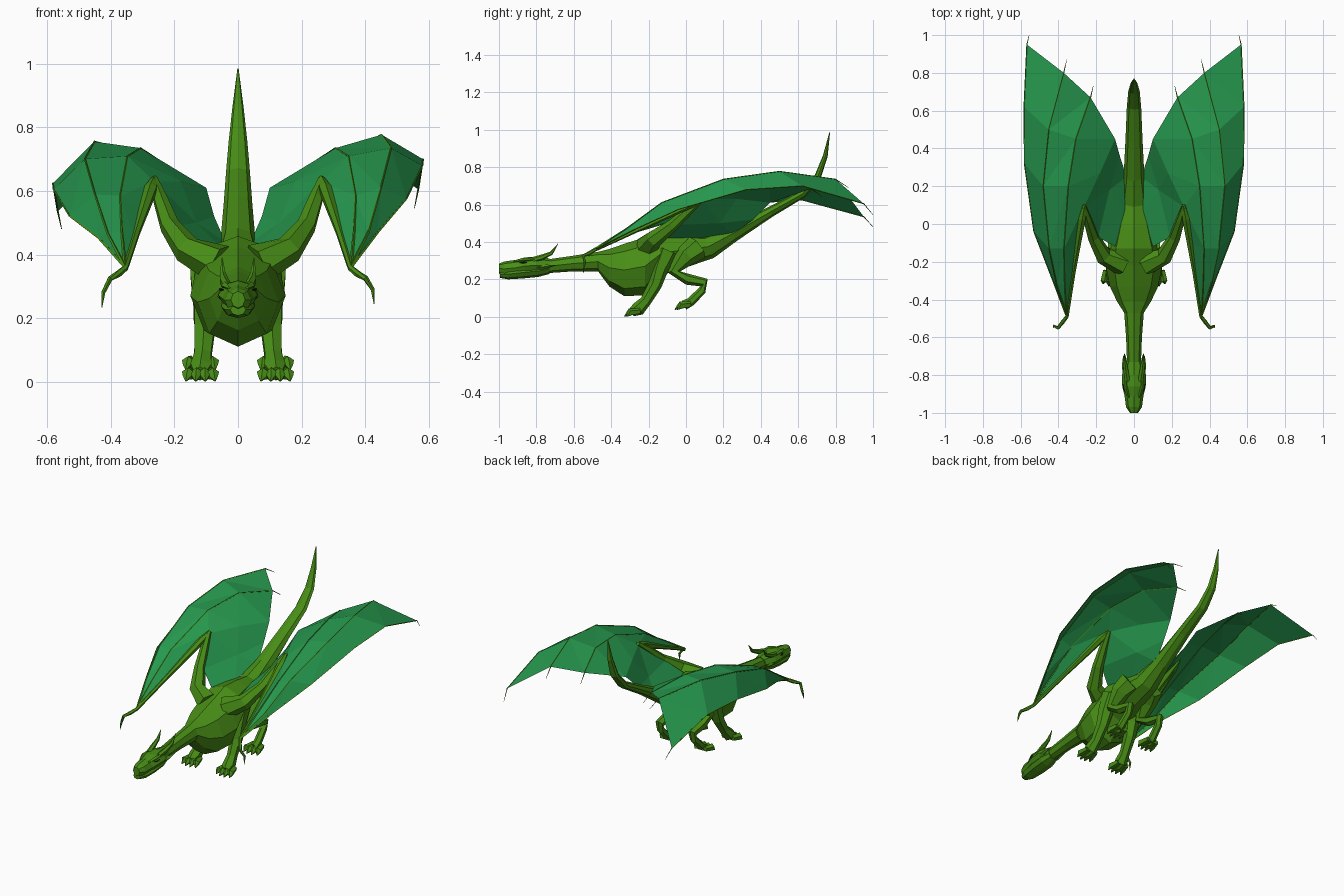
import bpy, bmesh
from math import sin, cos, pi, radians
from mathutils import Vector


def material(name, color):
    m = bpy.data.materials.new(name)
    m.diffuse_color = color
    return m


GREEN = material("scale_green", (0.065, 0.27, 0.008, 1))
TEAL = material("membrane_green", (0.02, 0.32, 0.078, 1))
DARK = material("dark_green", (0.01, 0.03, 0.002, 1))


def skin(name, rows, mat, closed=True, mirror=False):
    """Flat-faced skin over rows of points; closed rows become capped tubes."""
    bm = bmesh.new()
    grid = [[bm.verts.new(p) for p in row] for row in rows]
    n = len(grid[0])
    for a, b in zip(grid, grid[1:]):
        for i in range(n if closed else n - 1):
            j = (i + 1) % n
            bm.faces.new((a[i], a[j], b[j], b[i]))
    if closed:
        bm.faces.new(grid[0])
        bm.faces.new(grid[-1])
    else:
        bmesh.ops.remove_doubles(bm, verts=bm.verts, dist=1e-4)
        bmesh.ops.triangulate(bm, faces=bm.faces)
    bmesh.ops.recalc_face_normals(bm, faces=bm.faces)
    me = bpy.data.meshes.new(name)
    bm.to_mesh(me)
    bm.free()
    me.materials.append(mat)
    ob = bpy.data.objects.new(name, me)
    bpy.context.collection.objects.link(ob)
    if mirror:
        ob.modifiers.new("Mirror", 'MIRROR')
    return ob


def spine(name, stations, mat=GREEN, sides=8, **kw):
    """Tube in the centre plane from (y, z, half width, half height, tilt)."""
    rows = []
    for y, z, w, h, tilt in stations:
        t = radians(tilt)
        ring = []
        for k in range(sides):
            a = 2 * pi * k / sides + pi / 2
            v = h * sin(a)
            ring.append((w * cos(a), y - v * sin(t), z + v * cos(t)))
        rows.append(ring)
    return skin(name, rows, mat, **kw)


def limb(name, path, mat=GREEN, sides=6, **kw):
    """Tapered tube through points (x, y, z, radius)."""
    pts = [Vector(p[:3]) for p in path]
    rows = []
    for i, p in enumerate(pts):
        t = (pts[min(i + 1, len(pts) - 1)] - pts[max(i - 1, 0)]).normalized()
        u = t.cross(Vector((1, 0.1, 0.05))).normalized()
        v = t.cross(u)
        r = path[i][3]
        rows.append([p + r * (u * cos(2 * pi * k / sides) + v * sin(2 * pi * k / sides))
                     for k in range(sides)])
    return skin(name, rows, mat, **kw)


# Neck, chest, hips and tail
spine("body_and_tail", [
    (-0.76, .268, .036, .036, 0), (-0.60, .285, .042, .042, 0),
    (-0.47, .295, .052, .052, 0), (-0.41, .262, .090, .100, 0),
    (-0.33, .250, .128, .140, 0), (-0.22, .270, .150, .155, 0),
    (-0.13, .340, .135, .118, 0), (0.00, .360, .100, .092, 10),
    (0.12, .375, .075, .067, 25), (0.25, .445, .055, .045, 32),
    (0.45, .560, .045, .028, 32), (0.62, .655, .038, .022, 40),
    (0.705, .750, .030, .018, 57), (0.745, .860, .018, .013, 72),
    (0.768, .985, .002, .002, 80)])

# Head with a closed mouth
spine("skull", [
    (-1.0, .258, .022, .026, 0), (-0.97, .256, .042, .040, 0),
    (-0.91, .262, .050, .042, 0), (-0.86, .272, .062, .046, 0),
    (-0.80, .274, .064, .045, 0), (-0.73, .272, .040, .040, 0)])
spine("jaw", [
    (-0.995, .226, .024, .018, 0), (-0.95, .228, .044, .028, 0),
    (-0.87, .237, .054, .032, 0), (-0.79, .245, .054, .032, 0),
    (-0.73, .255, .036, .026, 0)])
limb("horn", [(.035, -.83, .300, .016), (.044, -.77, .318, .015),
              (.048, -.72, .340, .010), (.050, -.685, .390, .001)], mirror=True)
limb("cheek_spike", [(.042, -.80, .262, .016), (.054, -.75, .268, .011),
                     (.056, -.695, .275, .001)], sides=4, mirror=True)
limb("brow", [(.028, -.92, .294, .006), (.042, -.87, .303, .012),
              (.046, -.80, .304, .006)], sides=4, mirror=True)
limb("eye", [(.046, -.89, .289, .002), (.055, -.868, .290, .005),
             (.058, -.850, .292, .002)], DARK, 4, mirror=True)

# Legs and four-toed feet
limb("front_leg", [(.085, -.10, .350, .060), (.098, -.14, .255, .045),
                   (.104, -.165, .170, .036), (.110, -.215, .085, .030),
                   (.116, -.255, .042, .038), (.120, -.29, .025, .024)], mirror=True)
limb("hind_leg", [(.075, .06, .370, .070), (.100, .00, .325, .058),
                  (.110, -.065, .240, .034), (.112, .01, .200, .030),
                  (.112, .10, .182, .026), (.114, .085, .140, .022),
                  (.118, .025, .080, .024), (.120, -.01, .062, .026)], mirror=True)
for foot, y, z in (("front", -.27, .010), ("hind", .0, .046)):
    for k in range(4):
        s = k - 1.5
        x = .118 + s * .026
        limb(foot + "_toe", [(x - s * .006, y + .025, z + .020, .016),
                             (x, y - .03, z + .014, .021),
                             (x + s * .003, y - .045 + abs(s) * .008, z + .004, .013),
                             (x + s * .005, y - .066 + abs(s) * .012, z - .008, .002)],
             sides=5, mirror=True)

# Wings: finger ribs from wrist to trailing edge
WRIST = (.355, -.49, .36)
RIBS = [
    [WRIST, (.44, -.27, .47), (.53, -.04, .575), (.58, .32, .68), (.582, .62, .70), (.567, .95, .605)],
    [WRIST, (.41, -.32, .47), (.45, -.13, .61), (.482, .20, .735), (.452, .50, .777), (.372, .80, .735)],
    [WRIST, (.365, -.32, .47), (.37, -.13, .585), (.347, .20, .71), (.307, .45, .735), (.230, .67, .685)],
    [WRIST, (.325, -.30, .45), (.295, -.10, .54), (.265, .09, .63), (.180, .27, .63), (.100, .45, .61)]]
TIPS = [(.555, 1.0, .545), (.356, .87, .69), (.216, .73, .64)]
INNER = [
    [(.265, .09, .63), (.180, .27, .63), (.100, .45, .61)],
    [(.190, -.07, .49), (.130, .18, .50), (.075, .36, .52)],
    [(.100, -.12, .42), (.050, .05, .42), (.040, .25, .44)]]
UPPER_ARM = [(.06, -.21, .370, .065), (.16, -.17, .415, .046), (.215, -.07, .490, .032),
             (.245, .02, .575, .024), (.265, .09, .635, .014)]
FOREARM = [(.262, .10, .640, .010), (.275, .03, .605, .022), (.320, -.25, .470, .013),
           (.355, -.49, .357, .010), (.378, -.52, .338, .011), (.402, -.55, .325, .009),
           (.424, -.54, .290, .007), (.428, -.55, .245, .001)]


def place(p, side):
    """Put a wing point on its side; the left wing droops a little outward."""
    droop = .075 * max(0, min(1, (p[0] - .40) / .18)) if side < 0 else 0
    return (side * p[0], p[1], p[2] - droop) + tuple(p[3:])


for side, word in ((1, "right"), (-1, "left")):
    def put(points):
        return [place(p, side) for p in points]

    skin(word + "_wing_membrane", [put(r) for r in RIBS], TEAL, closed=False)
    skin(word + "_inner_membrane", [put(r) for r in INNER], TEAL, closed=False)
    limb(word + "_upper_arm", put(UPPER_ARM))
    limb(word + "_forearm", put(FOREARM))
    for rib, tip in zip(RIBS, TIPS):
        radii = (.006, .004, .003, .003, .003, .003)
        limb(word + "_wing_finger",
             put([p + (r,) for p, r in zip(rib, radii)] + [tip + (.001,)]), sides=4)
